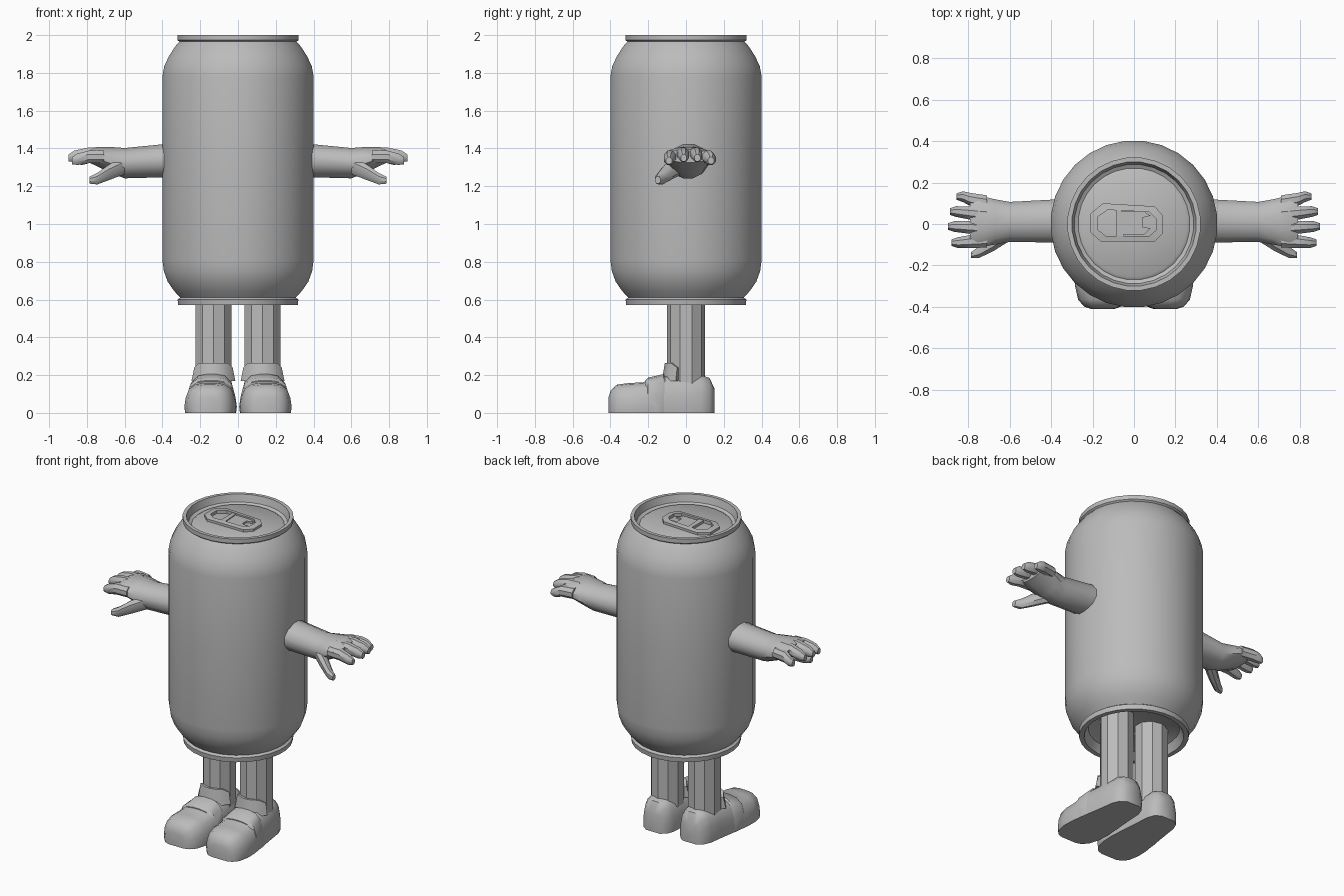
import bpy, bmesh, math

if "Cube" in bpy.data.objects:
    bpy.data.objects.remove(bpy.data.objects["Cube"])

grey = bpy.data.materials.new("plain grey")
grey.diffuse_color = (0.5, 0.5, 0.5, 1)
grey.use_nodes = True
grey.node_tree.nodes["Principled BSDF"].inputs["Base Color"].default_value = grey.diffuse_color


def loft(name, rings, loop=False, mirror=False, angle=35):
    """Skin a list of equal-length point rings; cap the ends or close the loop."""
    bm = bmesh.new()
    vs = [[bm.verts.new(p) for p in ring] for ring in rings]
    n, count = len(vs[0]), len(vs)
    for i in range(count if loop else count - 1):
        a, b = vs[i], vs[(i + 1) % count]
        for j in range(n):
            k = (j + 1) % n
            bm.faces.new((a[j], a[k], b[k], b[j]))
    if not loop:
        bm.faces.new(vs[0])
        bm.faces.new(vs[-1])
    bmesh.ops.recalc_face_normals(bm, faces=bm.faces)
    mesh = bpy.data.meshes.new(name)
    bm.to_mesh(mesh)
    bm.free()
    mesh.materials.append(grey)
    ob = bpy.data.objects.new(name, mesh)
    bpy.context.collection.objects.link(ob)
    bpy.ops.object.select_all(action='DESELECT')
    ob.select_set(True)
    bpy.context.view_layer.objects.active = ob
    bpy.ops.object.shade_smooth_by_angle(angle=math.radians(angle))
    if mirror:
        ob.modifiers.new("mirror", 'MIRROR').use_mirror_merge = False
    return ob


def circle(r, z, n, cx=0, cy=0):
    return [(cx + r * math.cos(math.tau * (i + .5) / n),
             cy + r * math.sin(math.tau * (i + .5) / n), z) for i in range(n)]


def limb(name, stations, n):
    """Tube along x from stations (x, y, z, half width, half height)."""
    rings = [[(x, y + ry * math.cos(math.tau * (i + .5) / n),
               z + rz * math.sin(math.tau * (i + .5) / n)) for i in range(n)]
             for x, y, z, ry, rz in stations]
    return loft(name, rings, mirror=True, angle=40)


# Can: underside dome, bottom rim, wall, top rim and recessed lid
profile = [(.03, .665), (.18, .655), (.265, .62), (.29, .57), (.318, .57),
           (.322, .6), (.308, .61), (.34, .645), (.375, .695), (.395, .75),
           (.403, .81), (.403, 1.3), (.403, 1.78), (.393, 1.835),
           (.37, 1.885), (.335, 1.94), (.312, 1.965), (.322, 1.973),
           (.322, 2.0), (.3, 2.0), (.288, 1.955), (.27, 1.945),
           (.255, 1.955), (.03, 1.955)]
loft("can_body", [circle(r, z, 28) for r, z in profile])

# Pull tab: chamfered ring, crossbar and rivet
outline = [(.14, .04), (.10, .085), (-.15, .1), (-.21, .05),
           (-.21, -.04), (-.16, -.085), (.10, -.085), (.14, -.045)]
tab = []
for x, y in outline:
    ix, iy = -.035 + (x + .035) * .8, y * .68
    tab.append([(x, y, 1.945), (x, y, 1.97), (ix, iy, 1.975), (ix, iy, 1.945)])
loft("pull_tab", tab, loop=True)


def plate(name, corners, z0, z1):
    return loft(name, [[(x, y, z) for x, y in corners] for z in (z0, z1)])


plate("tab_crossbar", [(-.085, -.065), (-.05, -.065), (-.06, .065), (-.085, .065)], 1.945, 1.972)
plate("tab_rivet_plate", [(-.06, -.05), (.05, -.05), (.08, -.02), (.04, -.015),
                          (.04, .03), (.08, .04), (.05, .06), (-.06, .06)], 1.945, 1.966)

# Arms with palms
limb("arm", [(.36, .015, 1.337, .108, .092), (.60, .01, 1.322, .1, .083),
             (.67, .01, 1.338, .113, .072), (.75, .012, 1.358, .13, .052),
             (.79, .012, 1.36, .122, .036)], 12)

# Fingers: (root y, tip y, root z, tip z, tip x)
fingers = [(.105, .132, 1.355, 1.335, .855), (.045, .06, 1.372, 1.35, .888),
           (-.02, -.012, 1.372, 1.35, .897), (-.08, -.09, 1.355, 1.335, .88)]
for i, (y0, y1, z0, z1, tip) in enumerate(fingers):
    limb(f"finger_{i + 1}", [(.71, y0, z0, .036, .036), (.79, (y0 + y1) / 2, z0, .034, .036),
                             (tip - .03, y1, z1 + .008, .028, .033),
                             (tip, y1, z1, .017, .02)], 8)
limb("thumb", [(.60, -.04, 1.31, .045, .05), (.68, -.095, 1.275, .04, .045),
               (.745, -.135, 1.24, .03, .033), (.785, -.15, 1.232, .016, .02)], 8)

# Legs
loft("leg", [circle(.1, z, 10, .13, 0) for z in (.14, .68)], mirror=True)

# Shoes: cross-sections from toe to heel (y, half width, height)
section = [(-.97, 0), (-1, .2), (-.95, .5), (-.82, .8), (-.55, .96), (-.2, 1),
           (.2, 1), (.55, .96), (.82, .8), (.95, .5), (1, .2), (.97, 0)]
stations = [(-.41, .055, .085), (-.398, .09, .12), (-.365, .12, .15),
            (-.30, .137, .158), (-.225, .138, .162), (-.19, .134, .178),
            (-.10, .124, .198), (0, .112, .2), (.08, .104, .2),
            (.125, .085, .185), (.15, .05, .13)]


def shoe_ring(y, w, h):
    cx = .135 - .04 * y
    return [(cx + w * u, y, h * v) for u, v in section]


loft("shoe", [shoe_ring(*s) for s in stations], mirror=True, angle=45)

# Strap raised over the instep
loft("shoe_strap", [shoe_ring(*s) for s in [(-.215, .125, .172), (-.20, .134, .187),
                                            (-.12, .128, .205), (-.105, .118, .19)]],
     mirror=True)

# Tongue: curved flap hugging the front of the ankle
tongue = []
for i in range(7):
    a = math.radians(205 + i * 130 / 6)
    c, s = math.cos(a), math.sin(a)
    top = .265 if 0 < i < 6 else .24
    tongue.append([(.13 + r * c, r * s, z) for r, z in
                   ((.085, .17), (.128, .17), (.112, top), (.085, top))])
loft("shoe_tongue", tongue, mirror=True)
